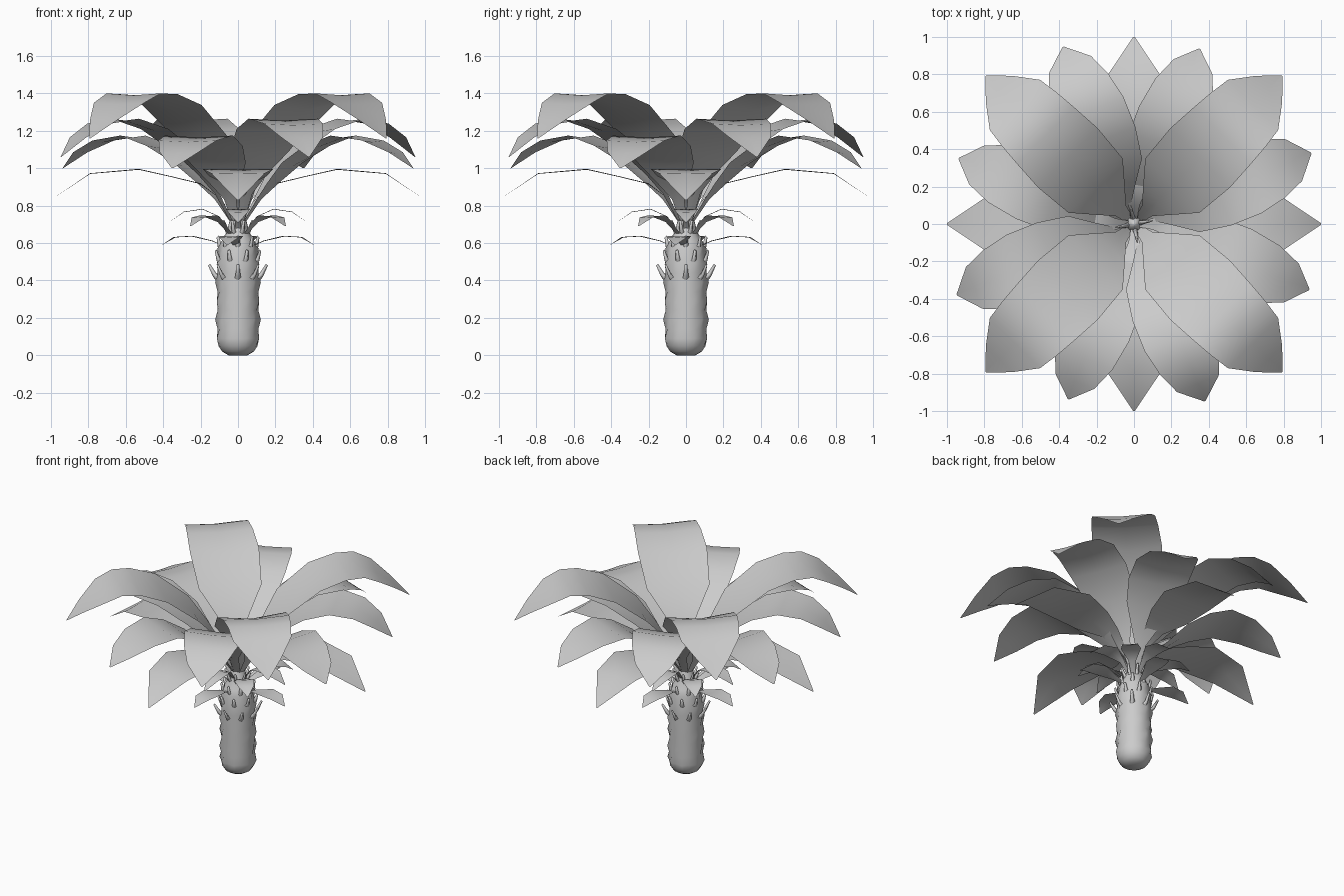
import bpy, math
from mathutils import Vector

grey = bpy.data.materials.new("plain_grey")
grey.diffuse_color = (0.6, 0.6, 0.6, 1)


def make(name, verts, faces):
    me = bpy.data.meshes.new(name)
    me.from_pydata(verts, [], faces)
    me.materials.append(grey)
    for p in me.polygons:
        p.use_smooth = True
    ob = bpy.data.objects.new(name, me)
    bpy.context.collection.objects.link(ob)
    return ob


def spin(r, w, z, deg):
    """Point at radius r, sideways offset w, turned about the trunk."""
    a = math.radians(deg)
    return (r * math.cos(a) - w * math.sin(a), r * math.sin(a) + w * math.cos(a), z)


def leaves(name, angle, profile, fold=0.01):
    """Four arching leaves; profile holds (radius, height, half width)."""
    verts, faces = [], []
    n = len(profile)
    for k in range(4):
        base = len(verts)
        for i, (r, z, w) in enumerate(profile):
            up = fold * (2.5 if i < n // 2 else 1) * w / 0.2
            for s in (-1, 0, 1):
                verts.append(spin(r, s * w, z + up * abs(s), angle + 90 * k))
        for i in range(n - 1):
            for c in (0, 1):
                a = base + 3 * i + c
                faces.append((a, a + 3, a + 4, a + 1))
    return make(name, verts, faces)


# Large crown leaves, from the highest tier to the lowest
leaves("top_leaves", 45, [
    (0.03, 0.72, 0.02), (0.10, 0.90, 0.04), (0.18, 1.02, 0.11), (0.29, 1.15, 0.205),
    (0.50, 1.31, 0.225), (0.67, 1.385, 0.215), (0.79, 1.39, 0.205),
    (0.90, 1.34, 0.19), (1.02, 1.25, 0.10), (1.12, 1.16, 0.004)])
leaves("upper_leaves", 21.8, [
    (0.03, 0.70, 0.018), (0.12, 0.86, 0.035), (0.20, 0.96, 0.09), (0.31, 1.07, 0.17),
    (0.48, 1.20, 0.20), (0.65, 1.255, 0.20), (0.80, 1.23, 0.17),
    (0.92, 1.16, 0.12), (1.02, 1.06, 0.004)])
leaves("middle_leaves", -20.5, [
    (0.03, 0.70, 0.018), (0.12, 0.83, 0.035), (0.20, 0.91, 0.09), (0.31, 1.01, 0.16),
    (0.45, 1.11, 0.195), (0.60, 1.165, 0.195), (0.77, 1.14, 0.165),
    (0.90, 1.08, 0.11), (1.00, 1.00, 0.004)])
leaves("lower_leaves", 0, [
    (0.03, 0.76, 0.018), (0.10, 0.84, 0.03), (0.20, 0.915, 0.075), (0.35, 0.952, 0.15),
    (0.53, 0.992, 0.19), (0.79, 0.97, 0.145), (1.00, 0.83, 0.004)], 0.005)

# Small leaves just above the trunk
leaves("small_upper_leaves", 0, [
    (0.04, 0.66, 0.012), (0.10, 0.74, 0.02), (0.19, 0.78, 0.065),
    (0.29, 0.765, 0.055), (0.37, 0.71, 0.003)])
leaves("small_middle_leaves", 45, [
    (0.05, 0.64, 0.012), (0.13, 0.71, 0.025), (0.22, 0.745, 0.065),
    (0.30, 0.735, 0.05), (0.36, 0.69, 0.003)])
leaves("small_lower_leaves", -8, [
    (0.07, 0.58, 0.012), (0.14, 0.61, 0.025), (0.25, 0.635, 0.065),
    (0.34, 0.63, 0.055), (0.41, 0.59, 0.003)])

# Trunk: rounded post with staggered scale bumps
SIDES = 16
rings = [(0.05, 0.0), (0.085, 0.02), (0.104, 0.05)]
rings += [(0.109, 0.09 + 0.05 * i) for i in range(9)]
rings += [(0.104, 0.53), (0.098, 0.57), (0.088, 0.61), (0.06, 0.66), (0.04, 0.74), (0.012, 0.82)]
verts, faces = [], []
for k, (r, z) in enumerate(rings):
    for j in range(SIDES):
        bump = 0.0
        if 3 <= k <= 14 and k % 2 and j % 2 == (k // 2) % 2:
            bump = 0.013
        verts.append(spin(r + bump, 0, z, 360 * j / SIDES))
for k in range(len(rings) - 1):
    for j in range(SIDES):
        a, b = k * SIDES + j, k * SIDES + (j + 1) % SIDES
        faces.append((a, b, b + SIDES, a + SIDES))
faces.append(tuple(reversed(range(SIDES))))
faces.append(tuple((len(rings) - 1) * SIDES + j for j in range(SIDES)))
make("trunk", verts, faces)


# Old leaf stalks: short tapered pegs curving up and out of the trunk
def stubs(name, count, offset, path):
    verts, faces = [], []
    for k in range(count):
        base = len(verts)
        deg = offset + 360 * k / count
        for r, z, s in path:
            for dw, dr in ((-s, 0), (0, s), (s, 0), (0, -s)):
                verts.append(spin(r + dr * 0.7, dw, z - dr * 0.7, deg))
        for i in range(len(path) - 1):
            for c in range(4):
                a, b = base + 4 * i + c, base + 4 * i + (c + 1) % 4
                faces.append((a, b, b + 4, a + 4))
        end = base + 4 * (len(path) - 1)
        faces.append((end, end + 1, end + 2, end + 3))
    make(name, verts, faces)


stubs("low_stubs", 8, 0, [(0.09, 0.40, 0.022), (0.125, 0.43, 0.013), (0.155, 0.485, 0.007)])
stubs("middle_stubs", 8, 22.5, [(0.085, 0.49, 0.022), (0.115, 0.515, 0.013), (0.128, 0.56, 0.008)])
stubs("high_stubs", 8, 0, [(0.075, 0.56, 0.02), (0.10, 0.59, 0.013), (0.108, 0.635, 0.009)])
stubs("crown_stubs", 8, 22.5, [(0.04, 0.63, 0.016), (0.065, 0.67, 0.012), (0.085, 0.72, 0.007)])
# Young shoots in the heart of the crown
stubs("heart_shoots", 4, 10, [(0.02, 0.72, 0.014), (0.05, 0.84, 0.01), (0.10, 0.95, 0.004)])
